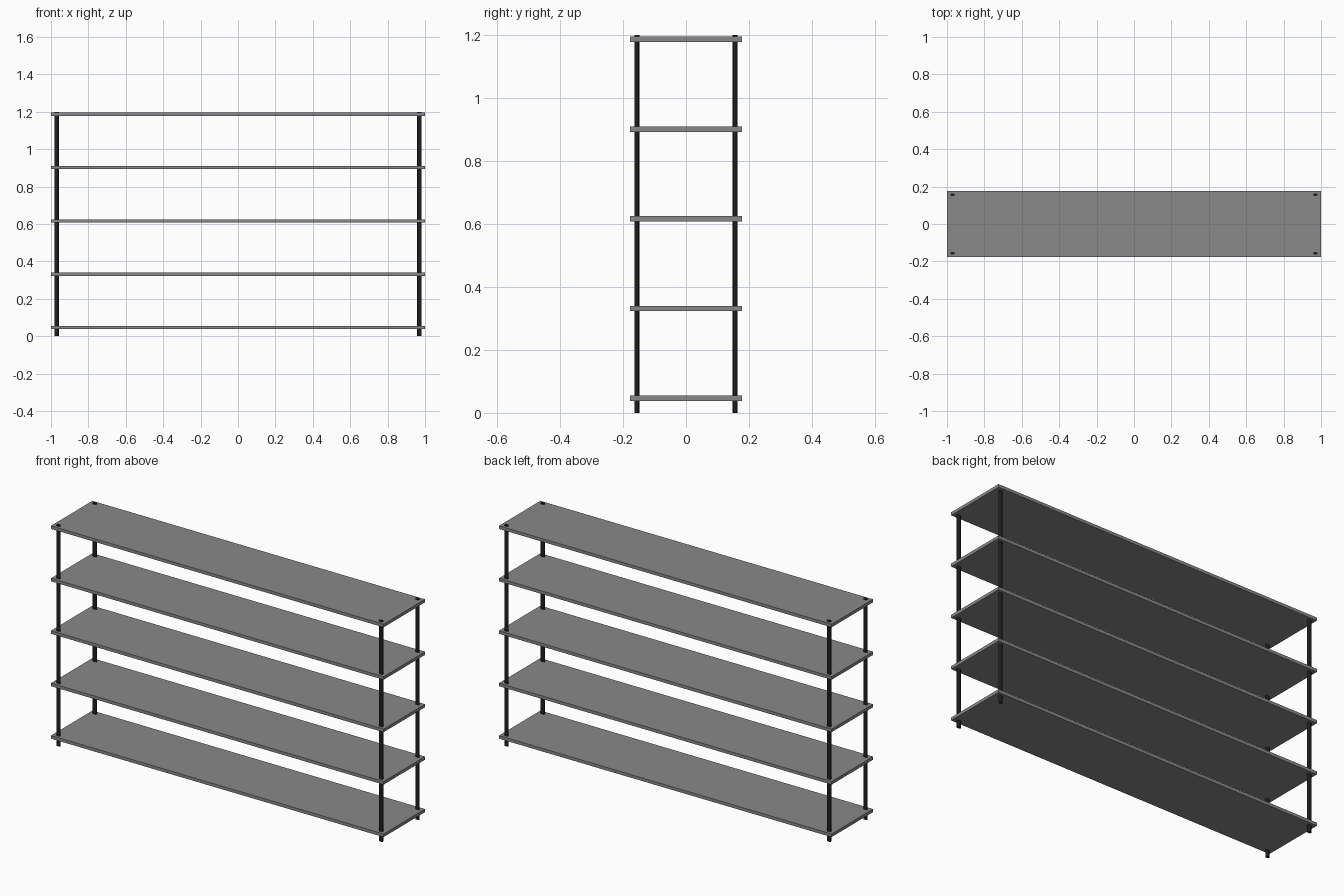
import bpy, bmesh, math
from mathutils import Matrix

if "Cube" in bpy.data.objects:
    bpy.data.objects.remove(bpy.data.objects["Cube"])


def material(name, value):
    m = bpy.data.materials.new(name)
    m.diffuse_color = (value, value, value, 1)
    m.use_nodes = True
    m.node_tree.nodes["Principled BSDF"].inputs["Base Color"].default_value = m.diffuse_color
    return m


grey = material("shelf grey", 0.25)
black = material("post black", 0.013)


def add_object(name, bm, mat):
    mesh = bpy.data.meshes.new(name)
    bm.to_mesh(mesh)
    bm.free()
    mesh.materials.append(mat)
    ob = bpy.data.objects.new(name, mesh)
    bpy.context.collection.objects.link(ob)
    return ob


# Five evenly spaced shelf boards
for i in range(5):
    bm = bmesh.new()
    bmesh.ops.create_cube(bm, size=1)
    bmesh.ops.transform(bm, verts=bm.verts, matrix=Matrix.Translation(
        (0, 0, 0.0465 + 0.285 * i)) @ Matrix.Diagonal((2, 0.355, 0.017, 1)))
    add_object(f"shelf_{i + 1}", bm, grey)

# Four oval posts running through the shelf corners
for sx, side in ((-1, "left"), (1, "right")):
    for sy, end in ((-1, "front"), (1, "back")):
        bm = bmesh.new()
        bmesh.ops.create_cone(bm, cap_ends=True, segments=20, radius1=1, radius2=1, depth=1.2)
        bmesh.ops.transform(bm, verts=bm.verts, matrix=Matrix.Translation(
            (sx * 0.97, sy * 0.156, 0.6)) @ Matrix.Diagonal((0.012, 0.0075, 1, 1)))
        for f in bm.faces:
            f.smooth = len(f.verts) == 4
        for e in bm.edges:
            e.smooth = e.calc_face_angle(0) < math.radians(40)
        add_object(f"{end}_{side}_post", bm, black)
